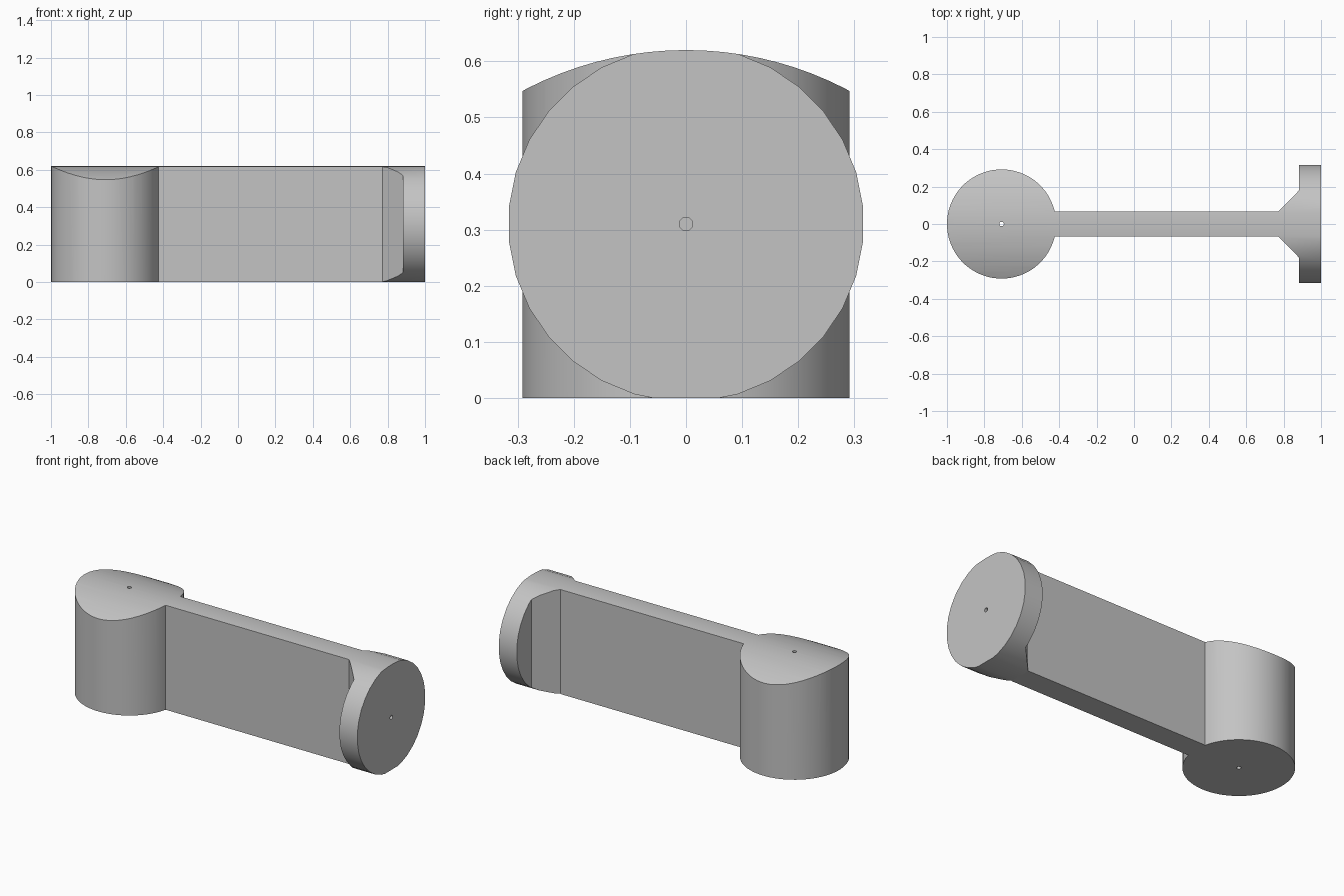
import bpy, bmesh, math
from mathutils import Matrix, Vector

cube = bpy.data.objects.get("Cube")
if cube:
    bpy.data.objects.remove(cube, do_unlink=True)

HEIGHT = 0.62
POST_X, POST_R = -0.708, 0.292
ARM_Y = 0.068
HEAD_R = 0.317
HOLE_R = 0.012

grey = bpy.data.materials.new("light grey")
grey.use_nodes = True
grey.diffuse_color = (0.55, 0.55, 0.55, 1)
grey.node_tree.nodes["Principled BSDF"].inputs["Base Color"].default_value = (0.55, 0.55, 0.55, 1)


def finish(name, bm):
    bmesh.ops.recalc_face_normals(bm, faces=bm.faces)
    mesh = bpy.data.meshes.new(name)
    bm.to_mesh(mesh)
    bm.free()
    obj = bpy.data.objects.new(name, mesh)
    bpy.context.collection.objects.link(obj)
    mesh.materials.append(grey)
    return obj


def prism(name, points, sweep):
    """Closed outline swept along a vector."""
    bm = bmesh.new()
    face = bm.faces.new([bm.verts.new(p) for p in points])
    out = bmesh.ops.extrude_face_region(bm, geom=[face])
    moved = [v for v in out["geom"] if isinstance(v, bmesh.types.BMVert)]
    bmesh.ops.translate(bm, verts=moved, vec=Vector(sweep))
    return finish(name, bm)


def rod(name, radius, depth, centre, axis, sides):
    """Cylinder along the x or z axis, with flats on the y sides."""
    bm = bmesh.new()
    turn = Matrix.Rotation(math.pi / 2, 4, "Y") if axis == "X" else Matrix()
    place = Matrix.Translation(centre) @ turn @ Matrix.Rotation(math.pi / sides, 4, "Z")
    bmesh.ops.create_cone(bm, cap_ends=True, segments=sides, radius1=radius,
                          radius2=radius, depth=depth, matrix=place)
    return finish(name, bm)


def cut(obj, cutter, operation):
    mod = obj.modifiers.new("cut", "BOOLEAN")
    mod.operation, mod.solver, mod.object = operation, "EXACT", cutter
    bpy.context.view_layer.objects.active = obj
    bpy.ops.object.modifier_apply(modifier=mod.name)
    bpy.data.objects.remove(cutter, do_unlink=True)


def envelope():
    """Flat base with a crowned top, running the whole length."""
    angles = [math.radians(-42 + 3 * i) for i in range(29)]
    arc = [(-1.2, HEIGHT * math.sin(a), HEIGHT * math.cos(a)) for a in angles]
    base = [(-1.2, arc[-1][1], 0), (-1.2, arc[0][1], 0)]
    return prism("envelope", arc + base, (2.4, 0, 0))


# Upright post with a crowned top and a through hole
post = rod("post", POST_R, 2, (POST_X, 0, 0.5), "Z", 64)
cut(post, envelope(), "INTERSECT")
cut(post, rod("post_bore", HOLE_R, 2, (POST_X, 0, 0.3), "Z", 24), "DIFFERENCE")

# Thin arm, starting just inside the post
start = POST_X + POST_R - 0.012
arm = prism("arm", [(start, -ARM_Y, -0.2), (0.772, -ARM_Y, -0.2),
                    (0.772, ARM_Y, -0.2), (start, ARM_Y, -0.2)], (0, 0, 1))
cut(arm, envelope(), "INTERSECT")

# Flared round head at the end of the arm
half = [(0.772, ARM_Y), (0.883, 0.18), (0.883, 0.4), (1.0, 0.4)]
outline = half + [(x, -y) for x, y in reversed(half)]
head = prism("head", [(x, y, -0.2) for x, y in outline], (0, 0, 1))
cut(head, rod("head_round", HEAD_R, 1, (0.9, 0, HEIGHT / 2), "X", 32), "INTERSECT")
cut(head, envelope(), "INTERSECT")
cut(head, rod("head_bore", HOLE_R, 0.3, (1.03, 0, HEIGHT / 2), "X", 24), "DIFFERENCE")

# Smooth round walls, sharp edges
for obj in (post, arm, head):
    bpy.ops.object.select_all(action="DESELECT")
    obj.select_set(True)
    bpy.context.view_layer.objects.active = obj
    bpy.ops.object.shade_smooth_by_angle(angle=math.radians(25))
